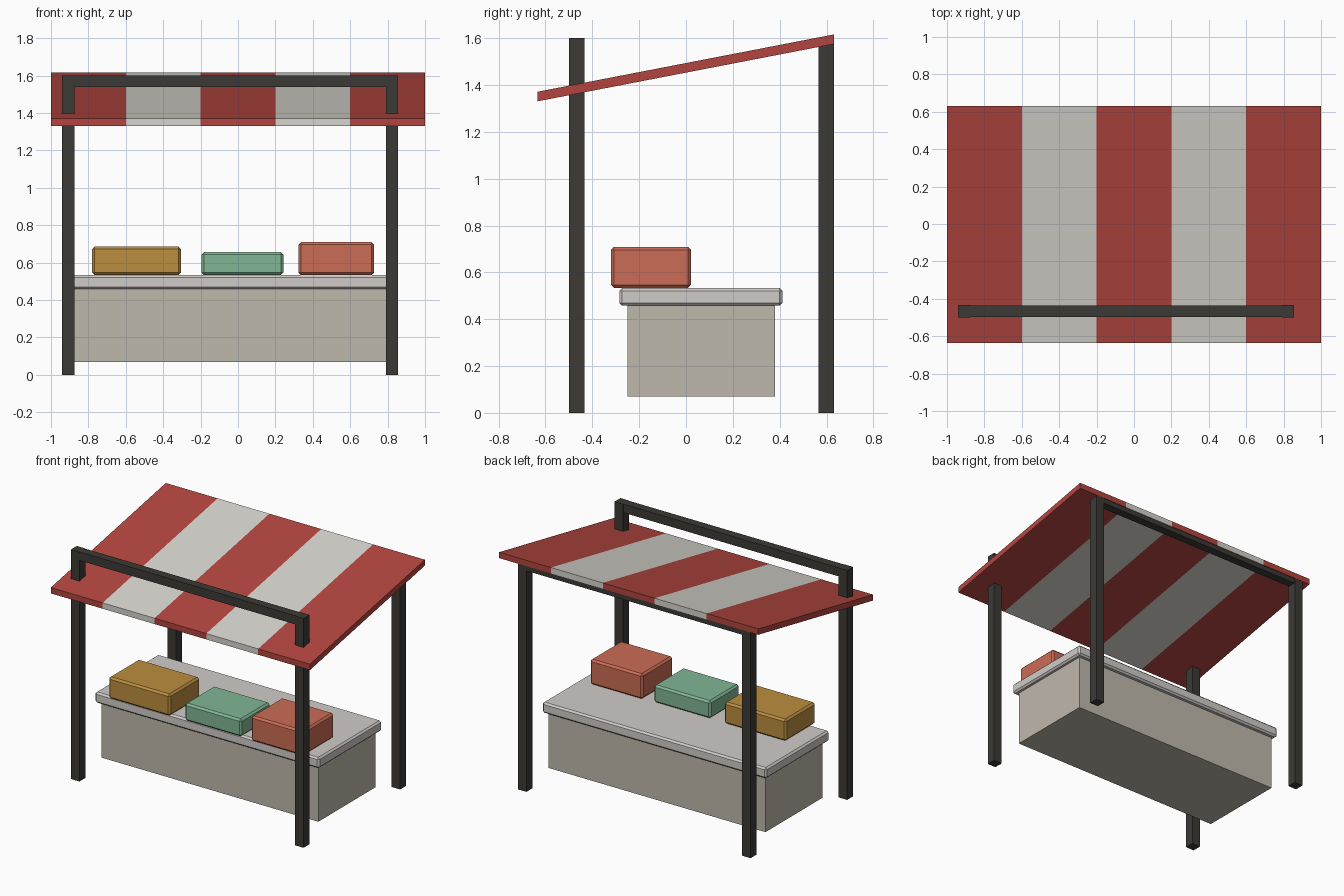
import bpy, bmesh

if "Cube" in bpy.data.objects:
    bpy.data.objects.remove(bpy.data.objects["Cube"])


def mat(name, color):
    m = bpy.data.materials.new(name)
    m.diffuse_color = (*color, 1)
    m.use_nodes = True
    m.node_tree.nodes["Principled BSDF"].inputs["Base Color"].default_value = m.diffuse_color
    return m


dark = mat("dark_metal", (0.045, 0.042, 0.036))
red = mat("red_cloth", (0.45, 0.06, 0.05))
white = mat("white_cloth", (0.68, 0.66, 0.61))
stone = mat("counter_body", (0.52, 0.48, 0.41))
top_mat = mat("counter_top", (0.63, 0.60, 0.58))
ochre = mat("ochre", (0.50, 0.27, 0.05))
green = mat("green", (0.22, 0.47, 0.30))
coral = mat("coral", (0.60, 0.15, 0.09))


def finish(name, bm, mats):
    bmesh.ops.recalc_face_normals(bm, faces=bm.faces)
    me = bpy.data.meshes.new(name)
    bm.to_mesh(me)
    bm.free()
    for m in mats:
        me.materials.append(m)
    ob = bpy.data.objects.new(name, me)
    bpy.context.collection.objects.link(ob)
    return ob


def box(name, xr, yr, zr, material, bevel=0):
    bm = bmesh.new()
    bmesh.ops.create_cube(bm, size=1)
    for v in bm.verts:
        for i, (lo, hi) in enumerate((xr, yr, zr)):
            v.co[i] = hi if v.co[i] > 0 else lo
    ob = finish(name, bm, [material])
    if bevel:
        b = ob.modifiers.new("bevel", "BEVEL")
        b.width = bevel
        b.segments = 1
    return ob


# Two frames: a pair of posts joined by a top beam
for side, y in (("front", -0.467), ("back", 0.598)):
    for hand, x in (("left", -0.907), ("right", 0.823)):
        box(f"{side}_{hand}_post", (x - 0.033, x + 0.033),
            (y - 0.033, y + 0.033), (0, 1.6), dark)
    box(f"{side}_beam", (-0.9, 0.815), (y - 0.03, y + 0.03), (1.54, 1.6), dark)

# Sloped striped canopy: one slanted profile swept across five stripes
profile = [(-0.635, 1.33), (0.632, 1.575), (0.632, 1.616), (-0.635, 1.371)]
bm = bmesh.new()
rings = [[bm.verts.new((-1 + 0.4 * i, y, z)) for y, z in profile] for i in range(6)]
for i in range(5):
    for j in range(4):
        k = (j + 1) % 4
        f = bm.faces.new((rings[i][j], rings[i][k], rings[i + 1][k], rings[i + 1][j]))
        f.material_index = i % 2
bm.faces.new(rings[0])
bm.faces.new(rings[-1])
finish("canopy", bm, [red, white])

# Counter
box("counter_body", (-0.88, 0.795), (-0.25, 0.38), (0.07, 0.47), stone)
box("counter_top", (-0.907, 0.823), (-0.285, 0.412), (0.458, 0.533), top_mat, 0.012)

# Goods on the counter
for name, xr, yr, z, m in (
        ("ochre_crate", (-0.78, -0.305), (-0.317, 0.016), 0.685, ochre),
        ("green_crate", (-0.195, 0.242), (-0.312, 0.012), 0.656, green),
        ("coral_crate", (0.323, 0.728), (-0.32, 0.022), 0.709, coral)):
    box(name, xr, yr, (0.534, z), m, 0.013)
